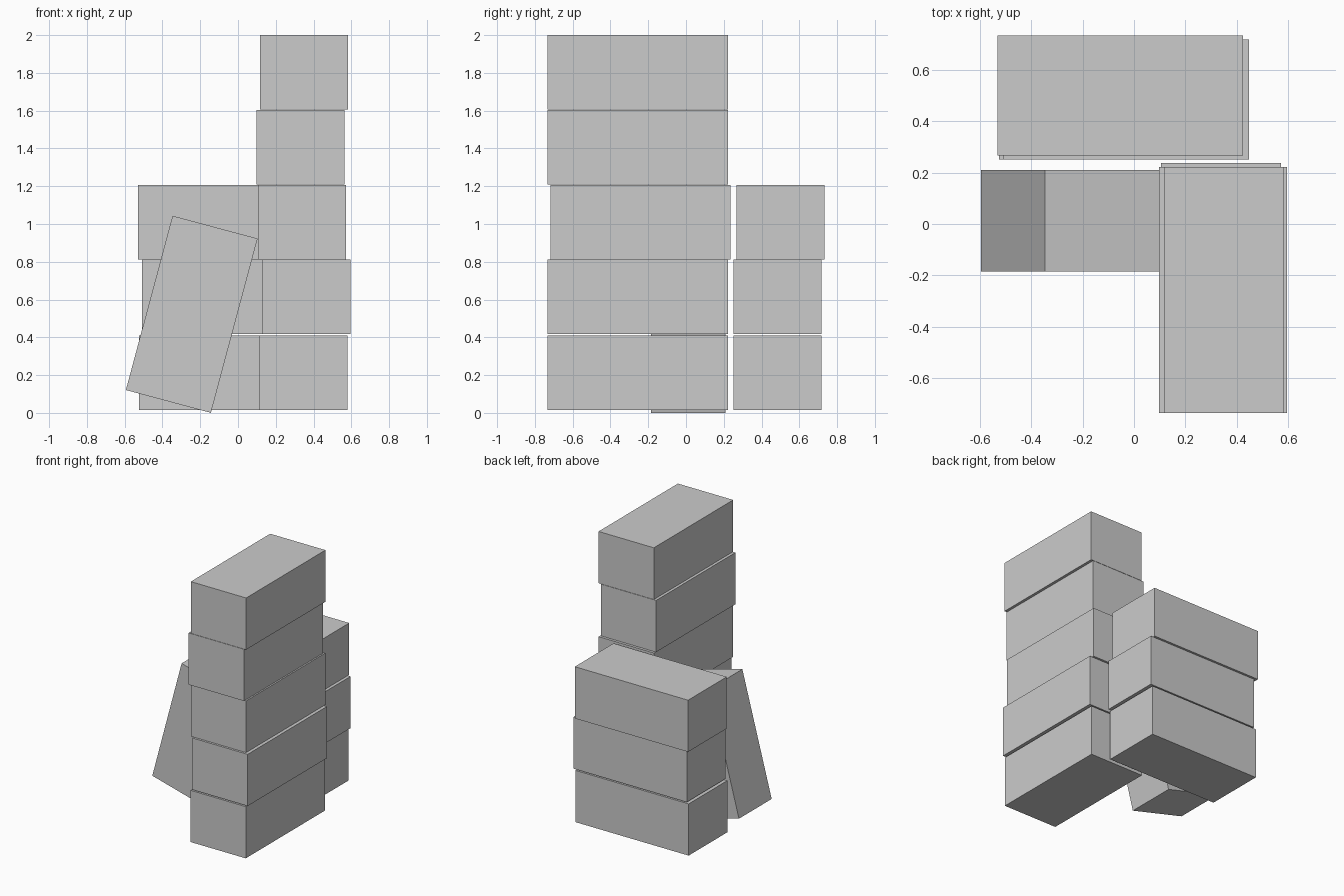
import bpy
from math import radians

if "Cube" in bpy.data.objects:
    bpy.data.objects.remove(bpy.data.objects["Cube"])

L, W, H = 0.955, 0.466, 0.394  # shared block length, width, height


def block(name, size, loc, tilt=0.0):
    bpy.ops.mesh.primitive_cube_add(size=1, location=loc, rotation=(0, radians(tilt), 0))
    ob = bpy.context.object
    ob.name = name
    ob.scale = size
    bpy.ops.object.transform_apply(location=False, rotation=False, scale=True)
    return ob


# centre heights of the stacked layers
levels = [0.212, 0.615, 1.010, 1.407, 1.803]

# tall stack, blocks running front to back
tower = [(0.346, -0.256), (0.362, -0.256), (0.338, -0.241), (0.330, -0.256), (0.349, -0.256)]
for i, (x, y) in enumerate(tower):
    block(f"tall_stack_block_{i + 1}", (W, L, H), (x, y, levels[i]))

# low stack behind, blocks running left to right
low = [(-0.047, 0.484), (-0.031, 0.484), (-0.053, 0.500)]
for i, (x, y) in enumerate(low):
    block(f"low_stack_block_{i + 1}", (L, W, H), (x, y, levels[i]))

# upright block leaning against the tall stack
block("leaning_block", (W, H, L), (-0.245, 0.013, 0.522), tilt=15)
